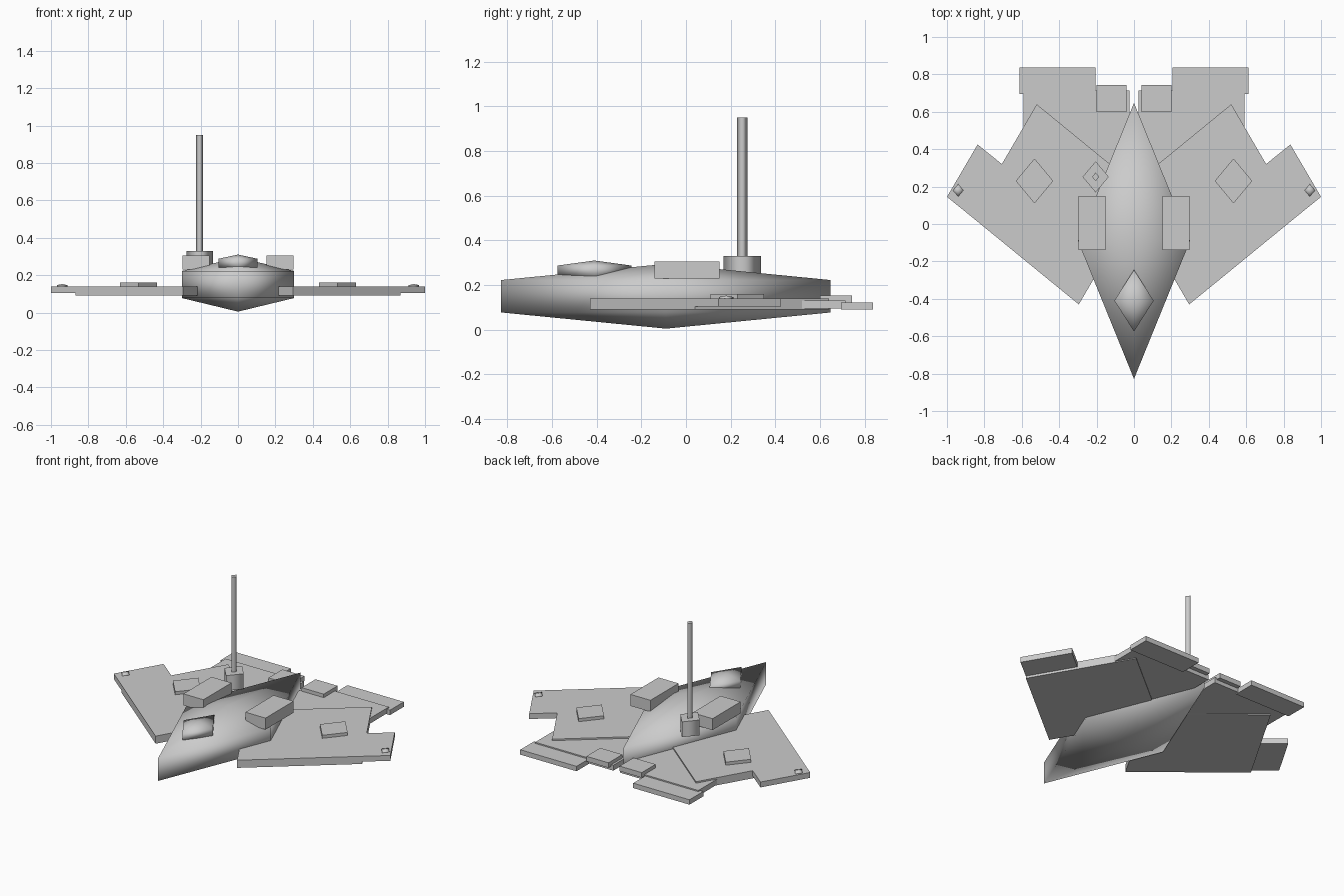
import bpy, bmesh, math
from mathutils import Matrix

if "Cube" in bpy.data.objects:
    bpy.data.objects.remove(bpy.data.objects["Cube"])

grey = bpy.data.materials.new("hull grey")
grey.diffuse_color = (0.6, 0.6, 0.6, 1)
grey.use_nodes = True
grey.node_tree.nodes["Principled BSDF"].inputs["Base Color"].default_value = grey.diffuse_color


def finish(name, bm, smooth=False):
    bmesh.ops.recalc_face_normals(bm, faces=bm.faces)
    for f in bm.faces:
        # flat caps stay flat, curved walls are smooth
        f.smooth = smooth and abs(f.normal.z) < 0.99
    for e in bm.edges:
        if any(not f.smooth for f in e.link_faces):
            e.smooth = False
    me = bpy.data.meshes.new(name)
    bm.to_mesh(me)
    bm.free()
    me.materials.append(grey)
    ob = bpy.data.objects.new(name, me)
    bpy.context.collection.objects.link(ob)
    return ob


def slab(name, outline, z0, z1, side=1, smooth=False):
    """Flat-topped prism from an outline; side=-1 mirrors it in x."""
    bm = bmesh.new()
    low = [bm.verts.new((side * x, y, z0)) for x, y in outline]
    face = bm.faces.new(low)
    ext = bmesh.ops.extrude_face_region(bm, geom=[face])
    for v in ext["geom"]:
        if isinstance(v, bmesh.types.BMVert):
            v.co.z = z1
    return finish(name, bm, smooth)


def rect(x0, x1, y0, y1):
    return [(x0, y0), (x1, y0), (x1, y1), (x0, y1)]


def diamond(cx, cy, rx, ry):
    return [(cx, cy - ry), (cx + rx, cy), (cx, cy + ry), (cx - rx, cy)]


def gem(name, centre, rx, ry, rz):
    """Four-sided, three-ring sphere; rx and ry are the radii of the belt."""
    bm = bmesh.new()
    k = math.sin(math.radians(60))
    mat = Matrix.Translation(centre) @ Matrix.Diagonal((rx / k, ry / k, rz, 1))
    bmesh.ops.create_uvsphere(bm, u_segments=4, v_segments=3, radius=1, matrix=mat)
    return finish(name, bm, True)


# fuselage and canopy
gem("fuselage", (0, -0.09, 0.15), 0.30, 0.738, 0.145)
gem("canopy", (0, -0.41, 0.265), 0.105, 0.165, 0.045)

# mast on its socket
slab("mast_socket", diamond(-0.205, 0.252, 0.07, 0.083), 0.23, 0.33, smooth=True)
slab("mast", diamond(-0.205, 0.252, 0.019, 0.023), 0.25, 0.95, smooth=True)

for side, tag in ((1, "right"), (-1, "left")):
    # wings
    slab(tag + "_wing", [(0.295, -0.43), (0.87, 0.04), (0.52, 0.64), (-0.055, 0.17)],
         0.09, 0.14, side)
    slab(tag + "_wing_tip", [(0.87, 0.04), (1.0, 0.145), (0.836, 0.425), (0.706, 0.32)],
         0.105, 0.14, side)
    slab(tag + "_wing_hatch", diamond(0.532, 0.23, 0.10, 0.12), 0.135, 0.16, side)
    gem(tag + "_tip_light", (side * 0.94, 0.18, 0.14), 0.028, 0.033, 0.013)
    # tail plate, flap and exhaust block
    slab(tag + "_tail_plate", rect(0.025, 0.59, 0.30, 0.715), 0.095, 0.13, side)
    slab(tag + "_tail_flap", rect(0.205, 0.612, 0.695, 0.838), 0.09, 0.122, side)
    slab(tag + "_exhaust_block", rect(0.04, 0.20, 0.60, 0.743), 0.12, 0.153, side)
    # pods on the shoulders
    slab(tag + "_shoulder_pod", rect(0.152, 0.297, -0.14, 0.15), 0.23, 0.305, side)
